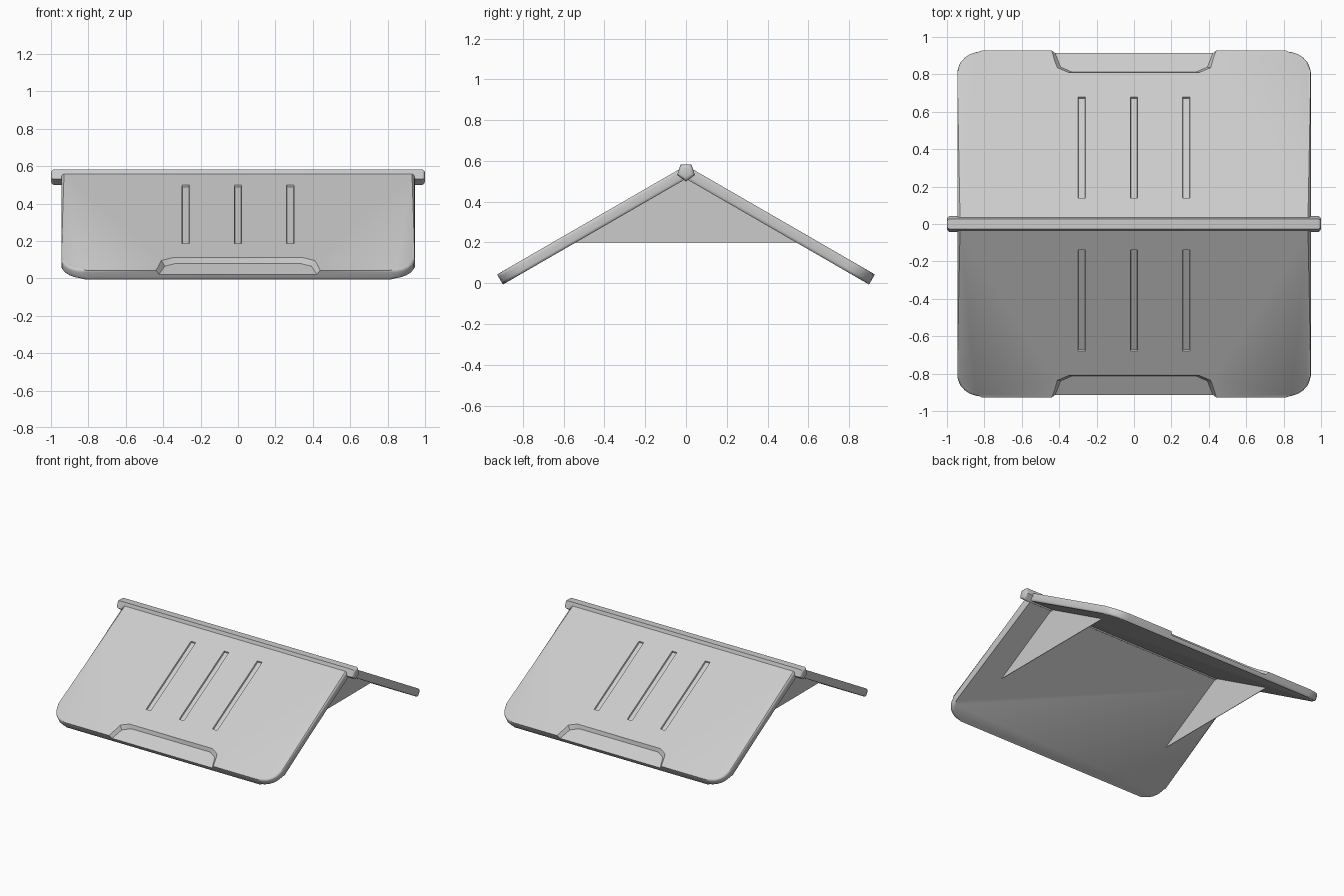
import bpy, bmesh
from math import sin, cos, pi, radians
from mathutils import Matrix

if "Cube" in bpy.data.objects:
    bpy.data.objects.remove(bpy.data.objects["Cube"])

SLOPE = radians(30)
APEX = 0.578
THICK = 0.057
END = 1.07      # length of a panel measured down the slope


def make_object(name, bm):
    bmesh.ops.recalc_face_normals(bm, faces=bm.faces[:])
    mesh = bpy.data.meshes.new(name)
    bm.to_mesh(mesh)
    bm.free()
    obj = bpy.data.objects.new(name, mesh)
    bpy.context.collection.objects.link(obj)
    return obj


def select_only(obj):
    bpy.ops.object.select_all(action='DESELECT')
    obj.select_set(True)
    bpy.context.view_layer.objects.active = obj


def smooth(obj, angle=35):
    select_only(obj)
    bpy.ops.object.shade_smooth_by_angle(angle=radians(angle))


def prism(bm, low, high, z0, z1):
    """Solid between two matching outlines."""
    a = [bm.verts.new((x, y, z0)) for x, y in low]
    b = [bm.verts.new((x, y, z1)) for x, y in high]
    bm.faces.new(a[::-1])
    bm.faces.new(b)
    n = len(a)
    for i in range(n):
        j = (i + 1) % n
        bm.faces.new((a[i], a[j], b[j], b[i]))


def recess_outline(inset):
    half = [(0.445, END + 0.05), (0.44, END), (0.41, 0.965), (0.35, 0.935)]
    half = [(x - inset, u + (inset if u < END else 0)) for x, u in half]
    return [(x, -u) for x, u in half] + [(-x, -u) for x, u in half[::-1]]


def groove_outline(cx, inset):
    w, u0, u1 = 0.02 - inset, 0.16 + inset, 0.785 - inset
    return [(cx - w, -u1), (cx + w, -u1), (cx + w, -u0), (cx - w, -u0)]


def make_panel(name, turn):
    # rounded board
    bm = bmesh.new()
    r, w = 0.13, 0.945
    arc = [(w - r + r * cos(t), -(END - r + r * sin(t)))
           for t in [pi / 2 * i / 6 for i in range(7)]]
    outline = [(w, -0.03)] + arc + [(-x, y) for x, y in arc[::-1]] + [(-w, -0.03)]
    prism(bm, outline, outline, -THICK, 0)
    rim = [e for e in bm.edges
           if abs(e.verts[0].co.z - e.verts[1].co.z) < 1e-5
           and min(v.co.y for v in e.verts) < -0.031]
    bmesh.ops.bevel(bm, geom=rim, offset=0.015, segments=3, profile=0.5,
                    affect='EDGES')
    panel = make_object(name, bm)

    # hand recess and three grooves cut into the outer face
    bm = bmesh.new()
    prism(bm, recess_outline(0.018), recess_outline(-0.014), -0.025, 0.02)
    for cx in (-0.28, 0, 0.28):
        prism(bm, groove_outline(cx, 0.003), groove_outline(cx, -0.003), -0.01, 0.01)
    cutter = make_object("cutter", bm)
    cutter.hide_render = True
    mod = panel.modifiers.new("cut", 'BOOLEAN')
    mod.operation = 'DIFFERENCE'
    mod.solver = 'EXACT'
    mod.object = cutter
    select_only(panel)
    bpy.ops.object.modifier_apply(modifier=mod.name)
    bpy.data.objects.remove(cutter)

    panel.data.transform(Matrix.Rotation(turn, 4, 'Z')
                         @ Matrix.Translation((0, 0, APEX))
                         @ Matrix.Rotation(SLOPE, 4, 'X'))
    smooth(panel)


make_panel("front_panel", 0)
make_panel("back_panel", pi)

# five-sided ridge bar with softened ends
bm = bmesh.new()
ring = [(0.046 * cos(-pi / 2 + 2 * pi * k / 5),
         0.046 * sin(-pi / 2 + 2 * pi * k / 5)) for k in range(5)]
prism(bm, ring, ring, -1, 1)
caps = [e for e in bm.edges if abs(e.verts[0].co.z - e.verts[1].co.z) < 1e-5]
bmesh.ops.bevel(bm, geom=caps, offset=0.018, segments=3, profile=0.5, affect='EDGES')
for v in bm.verts:
    v.co = (v.co.z, v.co.x, v.co.y + 0.545)
smooth(make_object("ridge_bar", bm))

# thin triangular braces under the ridge
for side, x in (("left", -0.74), ("right", 0.74)):
    bm = bmesh.new()
    pts = [(-0.57, 0.2), (0.57, 0.2), (0, 0.53)]
    prism(bm, pts, pts, -0.002, 0.002)
    for v in bm.verts:
        v.co = (x + v.co.z, v.co.x, v.co.y)
    make_object(side + "_brace", bm)
